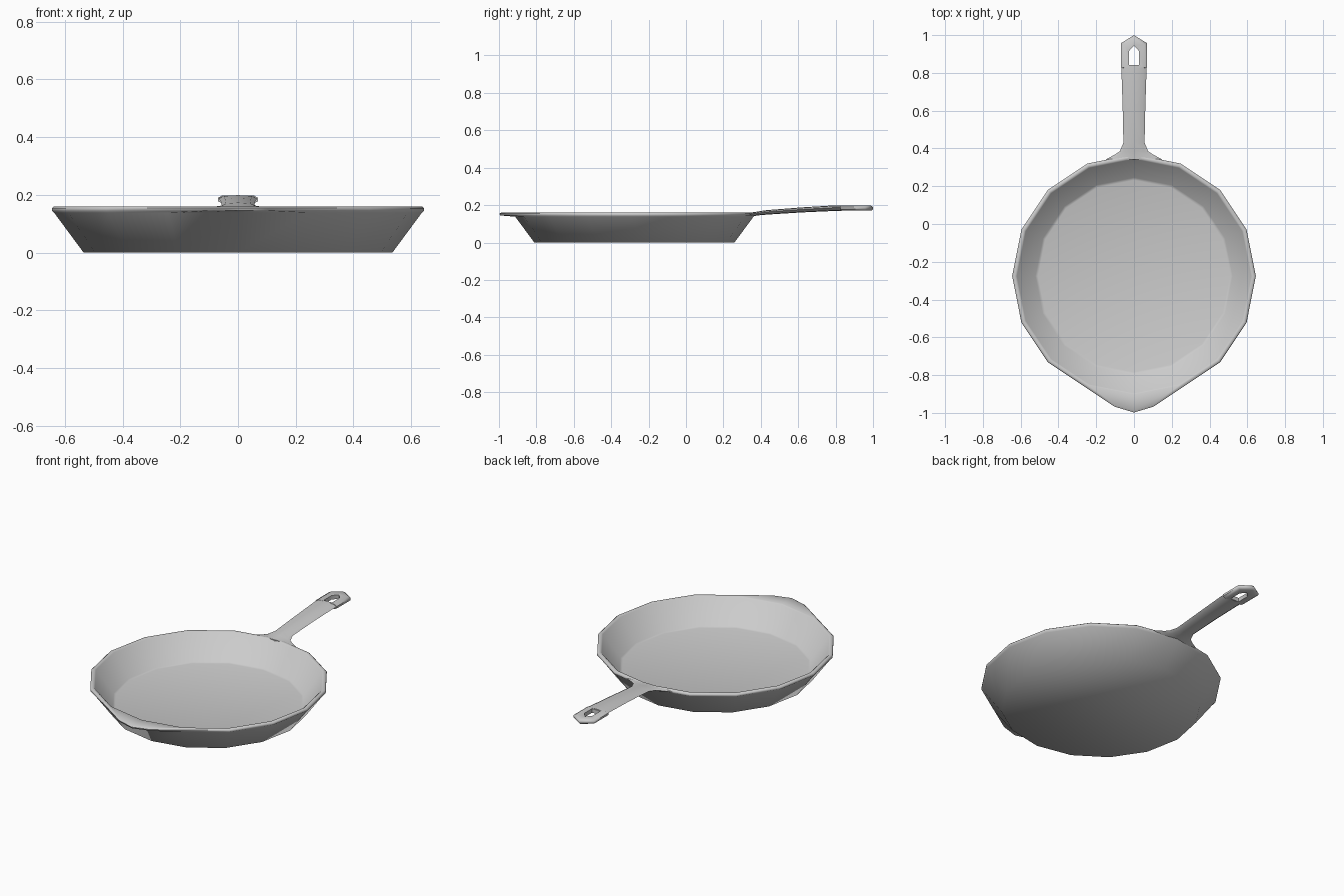
import bpy, bmesh, math

if "Cube" in bpy.data.objects:
    bpy.data.objects.remove(bpy.data.objects["Cube"])

CY = -0.276   # pan centre along y
N = 16        # sides of the pan


def loft(name, rings, caps=True, closed=False):
    """Skin a series of equal-length point rings into one object."""
    bm = bmesh.new()
    vs = [[bm.verts.new(p) for p in r] for r in rings]
    pairs = list(zip(vs, vs[1:])) + ([(vs[-1], vs[0])] if closed else [])
    for a, b in pairs:
        n = len(a)
        for i in range(n):
            j = (i + 1) % n
            bm.faces.new((a[i], a[j], b[j], b[i]))
    if caps:
        bm.faces.new(vs[0][::-1])
        bm.faces.new(vs[-1])
    bmesh.ops.recalc_face_normals(bm, faces=bm.faces)
    me = bpy.data.meshes.new(name)
    bm.to_mesh(me)
    bm.free()
    ob = bpy.data.objects.new(name, me)
    bpy.context.collection.objects.link(ob)
    bpy.ops.object.select_all(action='DESELECT')
    ob.select_set(True)
    bpy.context.view_layer.objects.active = ob
    bpy.ops.object.shade_smooth_by_angle(angle=math.radians(60))
    return ob


def pan_ring(r, z, lip=None):
    """16-sided ring; lip pulls the front three points into a helper grip."""
    pts = []
    for i in range(N):
        a = 2 * math.pi * i / N
        pts.append([r * math.cos(a), CY + r * math.sin(a), z])
    if lip is not None:
        pts[11][:2] = (-0.103, -0.967 + lip)
        pts[12][:2] = (0, -0.998 + lip)
        pts[13][:2] = (0.103, -0.967 + lip)
    return pts


# Pan body: underside, wall, rim with front lip, inside wall, floor
loft("pan_body", [
    pan_ring(0.535, 0.0),
    pan_ring(0.637, 0.138),
    pan_ring(0.645, 0.145, 0.004),
    pan_ring(0.645, 0.154, 0.0),
    pan_ring(0.638, 0.160, 0.010),
    pan_ring(0.627, 0.160),
    pan_ring(0.620, 0.155),
    pan_ring(0.522, 0.026),
    pan_ring(0.508, 0.022),
])


# Handle shaft: flared root, narrow neck, slight widening to the end
def section(y, w, bot, top):
    mid = bot + 0.6 * (top - bot)
    return [(w, y, mid), (0.75 * w, y, top - 0.003), (0, y, top),
            (-0.75 * w, y, top - 0.003), (-w, y, mid),
            (-0.7 * w, y, bot + 0.003), (0, y, bot), (0.7 * w, y, bot + 0.003)]


loft("handle", [section(*s) for s in [
    (0.342, 0.150, 0.138, 0.160),
    (0.368, 0.100, 0.142, 0.163),
    (0.385, 0.075, 0.145, 0.166),
    (0.430, 0.056, 0.149, 0.173),
    (0.620, 0.060, 0.161, 0.188),
    (0.800, 0.066, 0.169, 0.199),
    (0.838, 0.067, 0.170, 0.199),
]])


# Hanging end: pointed plate with a house-shaped hole
def house(w, y0, y1, y2, z):
    return [(-w, y0, z), (w, y0, z), (w, y1, z), (0, y2, z), (-w, y1, z)]


loft("handle_end", [
    house(0.055, 0.828, 0.950, 0.990, 0.170),
    house(0.069, 0.826, 0.957, 1.000, 0.178),
    house(0.069, 0.826, 0.957, 1.000, 0.190),
    house(0.055, 0.828, 0.950, 0.988, 0.198),
    house(0.027, 0.842, 0.915, 0.945, 0.196),
    house(0.027, 0.842, 0.915, 0.945, 0.172),
], caps=False, closed=True)
